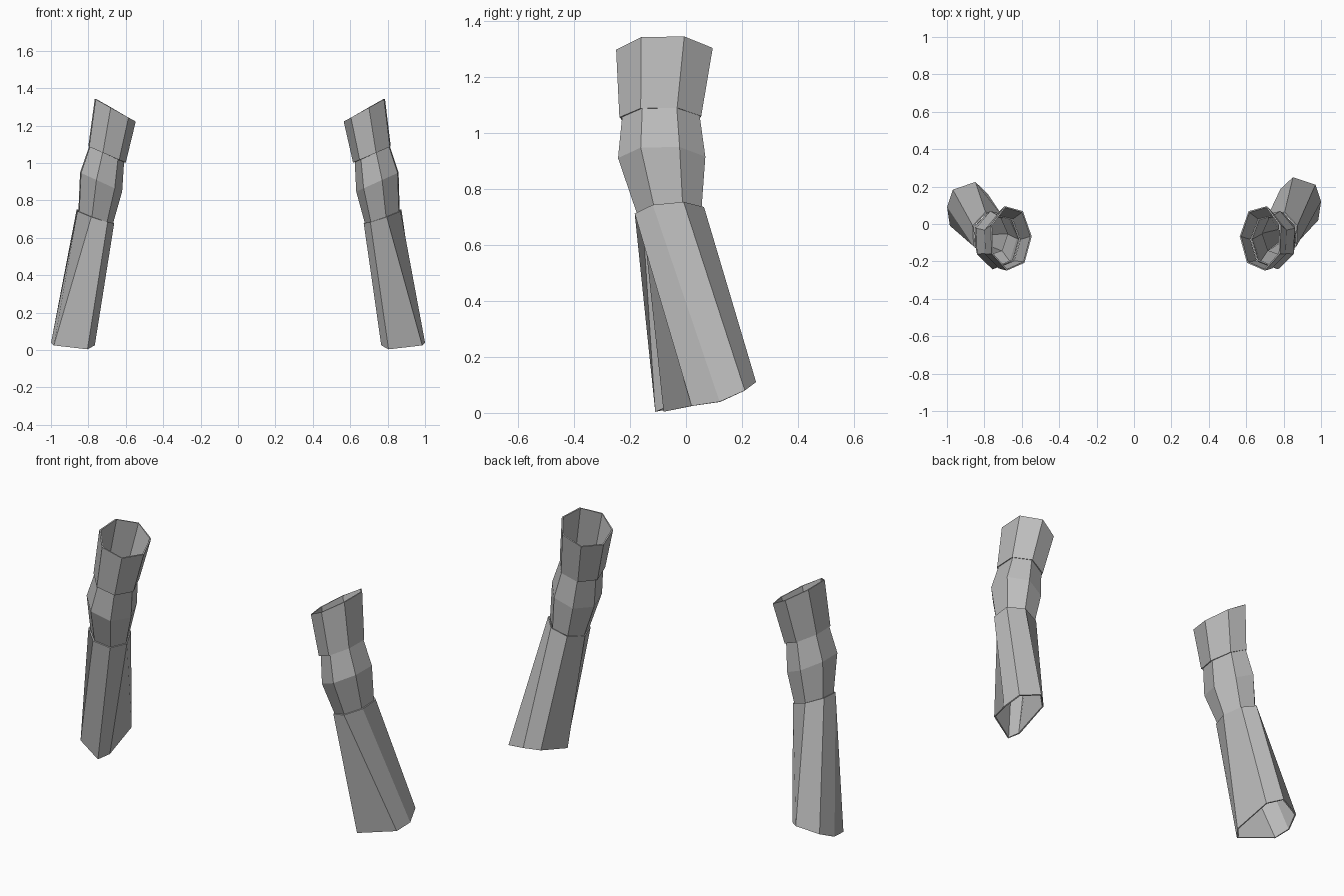
import bpy
from math import sin, cos, radians
from mathutils import Vector

cube = bpy.data.objects.get("Cube")
if cube:
    bpy.data.objects.remove(cube, do_unlink=True)

SIDES = 7
WALL = 0.008

grey = bpy.data.materials.new("plain grey")
grey.use_nodes = True
COLOUR = (0.5, 0.5, 0.5, 1)
grey.diffuse_color = COLOUR
grey.node_tree.nodes["Principled BSDF"].inputs["Base Color"].default_value = COLOUR


def ring(centre, rx, ry, slope_x, slope_y=0.0):
    """Tilted oval loop with a fixed number of corners."""
    points = []
    for i in range(SIDES):
        a = radians(-80 + 360 * i / SIDES)
        dx, dy = rx * cos(a), ry * sin(a)
        points.append(Vector(centre) + Vector((dx, dy, dx * slope_x + dy * slope_y)))
    return points


def place(p, side):
    """Put a point on its side; the right limb leans in a little more."""
    if side > 0:
        return p
    return Vector((-(p.x - 0.015 * p.z), p.y - 0.03 * max(0, 1 - p.z / 0.7), p.z))


def sleeve(name, loops, side):
    """Open faceted tube with a thin wall."""
    verts = [place(p, side) for loop in loops for p in loop]
    faces = []
    for r in range(len(loops) - 1):
        for i in range(SIDES):
            j = (i + 1) % SIDES
            a, b = r * SIDES, (r + 1) * SIDES
            quad = (a + i, b + i, b + j, a + j)
            faces.append(quad if side > 0 else quad[::-1])
    mesh = bpy.data.meshes.new(name)
    mesh.from_pydata(verts, [], faces)
    mesh.materials.append(grey)
    obj = bpy.data.objects.new(name, mesh)
    bpy.context.collection.objects.link(obj)
    wall = obj.modifiers.new("wall", "SOLIDIFY")
    wall.thickness = WALL
    wall.offset = -1


# Upper sleeve: flares towards its slanted mouth
upper = [ring((0.68, -0.075, 1.285), 0.115, 0.177, 0.55),
         ring((0.72, -0.09, 1.047), 0.105, 0.15, 0.43)]

# Joint sleeve: bulges in the middle and tucks into its neighbours
joint = [ring((0.722, -0.088, 1.05), 0.098, 0.142, 0.43),
         ring((0.75, -0.085, 0.9), 0.118, 0.16, 0.45),
         ring((0.775, -0.058, 0.712), 0.097, 0.118, 0.35, 0.08)]

# Lower sleeve: long, twisted, with an angular open cuff
cuff = [Vector(p) for p in (
    (0.985, 0.02, 0.025), (1.0, 0.12, 0.04), (0.97, 0.21, 0.08), (0.85, 0.25, 0.11),
    (0.783, 0.187, 0.09), (0.766, -0.03, 0.025), (0.805, -0.08, 0.004))]
lower = [ring((0.777, -0.058, 0.715), 0.105, 0.127, 0.35, 0.08), cuff]

for label, side in (("left", 1), ("right", -1)):
    sleeve(label + "_upper_sleeve", upper, side)
    sleeve(label + "_joint_sleeve", joint, side)
    sleeve(label + "_lower_sleeve", lower, side)
